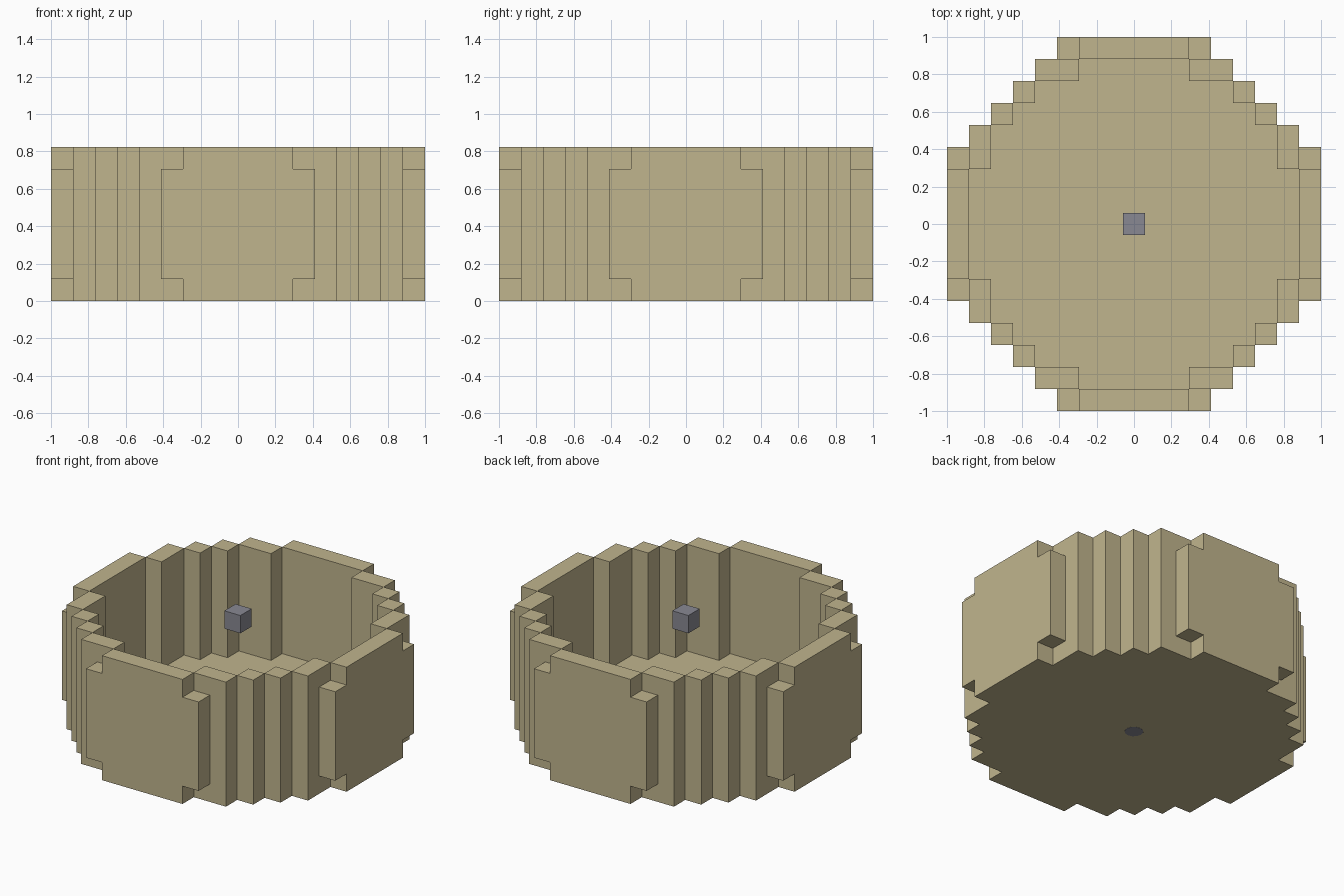
import bpy, bmesh, math
from mathutils import Vector

cube = bpy.data.objects.get("Cube")
if cube:
    bpy.data.objects.remove(cube, do_unlink=True)

UNIT = 2 / 17          # one block
RADIUS = 8             # blocks from the centre to the outer wall
LAYERS = 7


def make_material(name, colour):
    mat = bpy.data.materials.new(name)
    mat.use_nodes = True
    mat.diffuse_color = (*colour, 1)
    mat.node_tree.nodes["Principled BSDF"].inputs["Base Color"].default_value = (*colour, 1)
    return mat


def add_object(name, bm, mat):
    mesh = bpy.data.meshes.new(name)
    bm.to_mesh(mesh)
    bm.free()
    mesh.materials.append(mat)
    obj = bpy.data.objects.new(name, mesh)
    bpy.context.collection.objects.link(obj)
    return obj


def build_blocks(name, cells, mat):
    """Skin a set of block cells, leaving out faces shared by two blocks."""
    bm = bmesh.new()
    for cell in cells:
        centre = Vector((cell[0], cell[1], cell[2] + 0.5))
        for axis in range(3):
            for sign in (-1, 1):
                step = [0, 0, 0]
                step[axis] = sign
                if tuple(c + s for c, s in zip(cell, step)) in cells:
                    continue
                n = Vector(step) / 2
                u, v = Vector((0, 0, 0)), Vector((0, 0, 0))
                u[(axis + 1) % 3] = 0.5
                v[(axis + 2) % 3] = 0.5 * sign
                corners = (-u - v, u - v, u + v, v - u)
                bm.faces.new([bm.verts.new((centre + n + c) * UNIT) for c in corners])
    bmesh.ops.remove_doubles(bm, verts=bm.verts, dist=UNIT / 100)
    bmesh.ops.dissolve_limit(bm, angle_limit=math.radians(1),
                             verts=bm.verts, edges=bm.edges)
    return add_object(name, bm, mat)


tan = make_material("sand_tan", (0.53, 0.46, 0.27))
grey = make_material("steel_grey", (0.25, 0.25, 0.29))

# Round stepped tub: solid floor, one-block wall, notched panel corners
tub = set()
for x in range(-RADIUS, RADIUS + 1):
    for y in range(-RADIUS, RADIUS + 1):
        near, far = sorted((abs(x), abs(y)))
        if near + far > 11:
            continue
        notch = (near, far) == (3, RADIUS)
        wall = near + far == 11 or far == RADIUS or (near, far) == (3, 7)
        for z in range(LAYERS):
            if notch and z in (0, LAYERS - 1):
                continue
            if wall or z == 0:
                tub.add((x, y, z))
build_blocks("tub", tub, tan)

# Floating centre block level with the rim
build_blocks("centre_block", {(0, 0, LAYERS - 1)}, grey)

# Round plug in the middle of the floor
bm = bmesh.new()
bmesh.ops.create_cone(bm, cap_ends=True, segments=12, radius1=UNIT * 0.48,
                      radius2=UNIT * 0.48, depth=UNIT)
bmesh.ops.translate(bm, verts=bm.verts, vec=(0, 0, UNIT / 2 - 0.001))
add_object("floor_plug", bm, grey)
